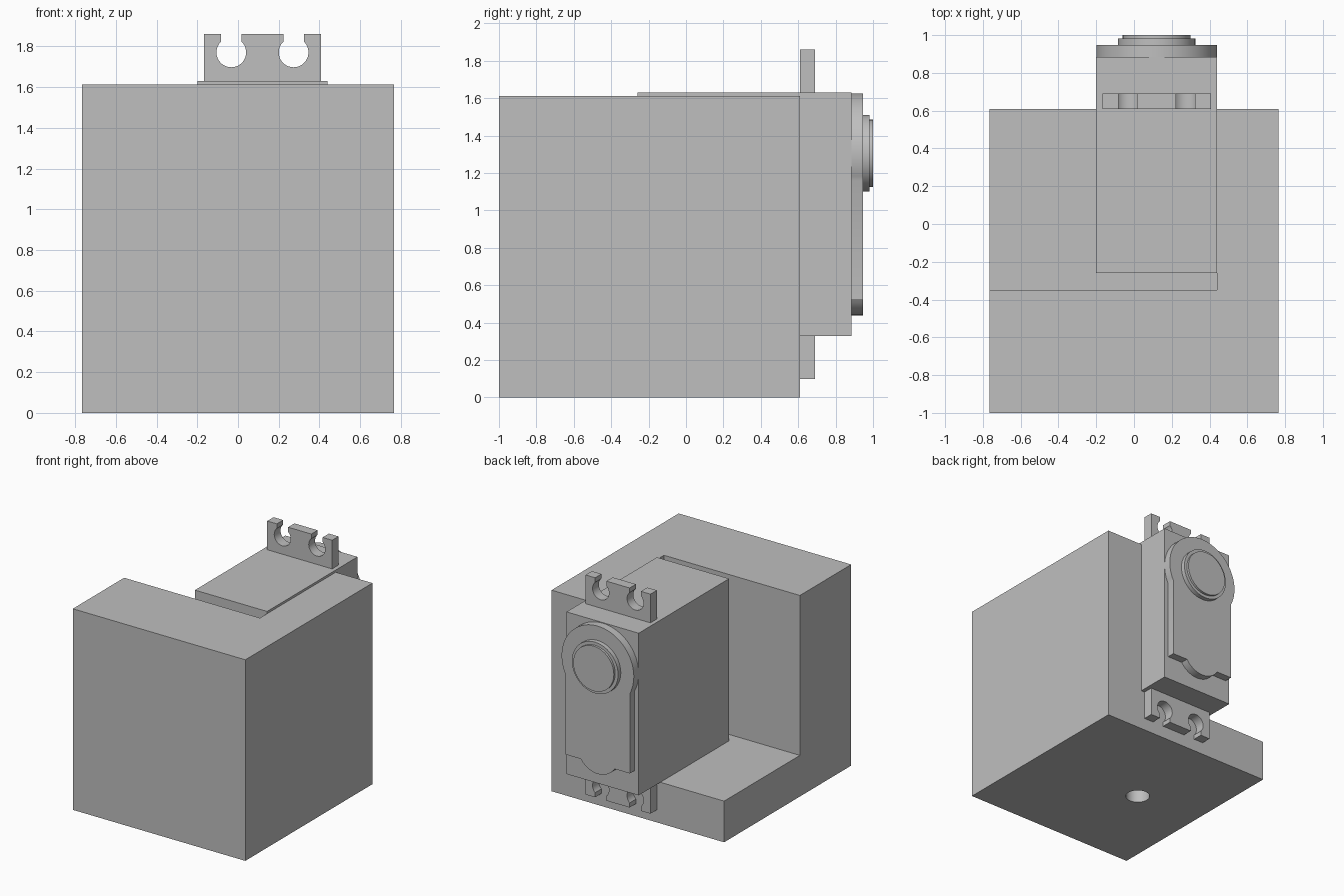
import bpy, bmesh
from math import pi, sin, cos, sqrt, asin, radians

cube = bpy.data.objects.get("Cube")
if cube:
    bpy.data.objects.remove(cube, do_unlink=True)

grey = bpy.data.materials.new("plain grey")
grey.use_nodes = True
COLOUR = (0.52, 0.52, 0.52, 1)
grey.diffuse_color = COLOUR
grey.node_tree.nodes["Principled BSDF"].inputs["Base Color"].default_value = COLOUR


def arc(cx, cz, r, a0, a1, n=24):
    """Points along an arc, both ends included."""
    return [(cx + r * cos(a0 + (a1 - a0) * i / n), cz + r * sin(a0 + (a1 - a0) * i / n))
            for i in range(n + 1)]


def rect(x0, x1, z0, z1):
    return [(x0, z0), (x1, z0), (x1, z1), (x0, z1)]


def prism(name, profile, start, end, axis="Y"):
    """Extrude a closed profile along y (profile in xz) or z (profile in xy)."""
    bm = bmesh.new()
    verts = [bm.verts.new((a, start, b) if axis == "Y" else (a, b, start)) for a, b in profile]
    face = bm.faces.new(verts)
    ext = bmesh.ops.extrude_face_region(bm, geom=[face])
    moved = [v for v in ext["geom"] if isinstance(v, bmesh.types.BMVert)]
    d = end - start
    bmesh.ops.translate(bm, verts=moved, vec=(0, d, 0) if axis == "Y" else (0, 0, d))
    bmesh.ops.recalc_face_normals(bm, faces=bm.faces)
    mesh = bpy.data.meshes.new(name)
    bm.to_mesh(mesh)
    bm.free()
    mesh.materials.append(grey)
    obj = bpy.data.objects.new(name, mesh)
    bpy.context.collection.objects.link(obj)
    return obj


def select(obj):
    bpy.ops.object.select_all(action="DESELECT")
    obj.select_set(True)
    bpy.context.view_layer.objects.active = obj


def cut(obj, cutter):
    mod = obj.modifiers.new("cut", "BOOLEAN")
    mod.operation, mod.solver, mod.object = "DIFFERENCE", "EXACT", cutter
    select(obj)
    bpy.ops.object.modifier_apply(modifier=mod.name)
    bpy.data.objects.remove(cutter, do_unlink=True)


# Main dimensions
HALF, BACK, TOP = 0.765, 0.61, 1.612
FLOOR, SERVO_TOP = 0.33, 1.63
X0, X1 = -0.2, 0.44
CX = (X0 + X1) / 2
MID = (FLOOR + SERVO_TOP) / 2

# Holder block: corner pocket and a blind screw hole underneath
block = prism("holder_block", rect(-HALF, HALF, 0, TOP), -1, BACK)
cut(block, prism("pocket_cutter", rect(-1, X1, FLOOR, 2), -0.35, 1))
hole = arc(-0.2, -0.195, 0.09, 0, 2 * pi, 32)[:-1]
cut(block, prism("hole_cutter", hole, -0.1, 0.22, "Z"))

# Motor body
body = prism("motor_body", rect(X0, X1, FLOOR, SERVO_TOP), -0.26, 0.885)

# Gear cover: round top, narrower straight sides, bump at the lower edge
SHAFT_Z, R, W = 1.305, 0.32, 0.285
a = asin(sqrt(R * R - W * W) / R)
BUMP_R, BUMP_W, LOW = 0.18, 0.15, 0.52
b = asin(sqrt(BUMP_R ** 2 - BUMP_W ** 2) / BUMP_R)
bump_z = LOW + BUMP_R * sin(b)
profile = arc(CX, SHAFT_Z, R, -a, pi + a, 48) + [(CX - W, LOW)]
profile += arc(CX, bump_z, BUMP_R, pi + b, 2 * pi - b, 20) + [(CX + W, LOW)]
cover = prism("gear_cover", profile, 0.885, 0.947)

# Output boss in two steps
boss = prism("output_boss", arc(CX, SHAFT_Z, 0.205, 0, 2 * pi, 48)[:-1], 0.947, 0.982)
cap = prism("output_cap", arc(CX, SHAFT_Z, 0.18, 0, 2 * pi, 48)[:-1], 0.982, 1.0)

# Mounting ears with two open keyhole slots each, mirrored top to bottom
EAR_W, EAR_TOP, HOLE_Z, HOLE_R, SLOT = 0.288, 1.86, 1.77, 0.073, 0.05
h = asin(sqrt(HOLE_R ** 2 - SLOT ** 2) / HOLE_R)
ear = [(CX - EAR_W, SERVO_TOP), (CX - EAR_W, EAR_TOP)]
for hx in (CX - 0.153, CX + 0.153):
    ear += [(hx - SLOT, EAR_TOP)]
    ear += arc(hx, HOLE_Z, HOLE_R, pi - h, 2 * pi + h, 28)
    ear += [(hx + SLOT, EAR_TOP)]
ear += [(CX + EAR_W, EAR_TOP), (CX + EAR_W, SERVO_TOP)]
upper = prism("upper_ear", ear, BACK, 0.69)
lower = prism("lower_ear", [(x, 2 * MID - z) for x, z in ear], BACK, 0.69)

# Smooth round walls, keep edges sharp
for obj in (block, cover, boss, cap, upper, lower):
    select(obj)
    bpy.ops.object.shade_smooth_by_angle(angle=radians(30))
